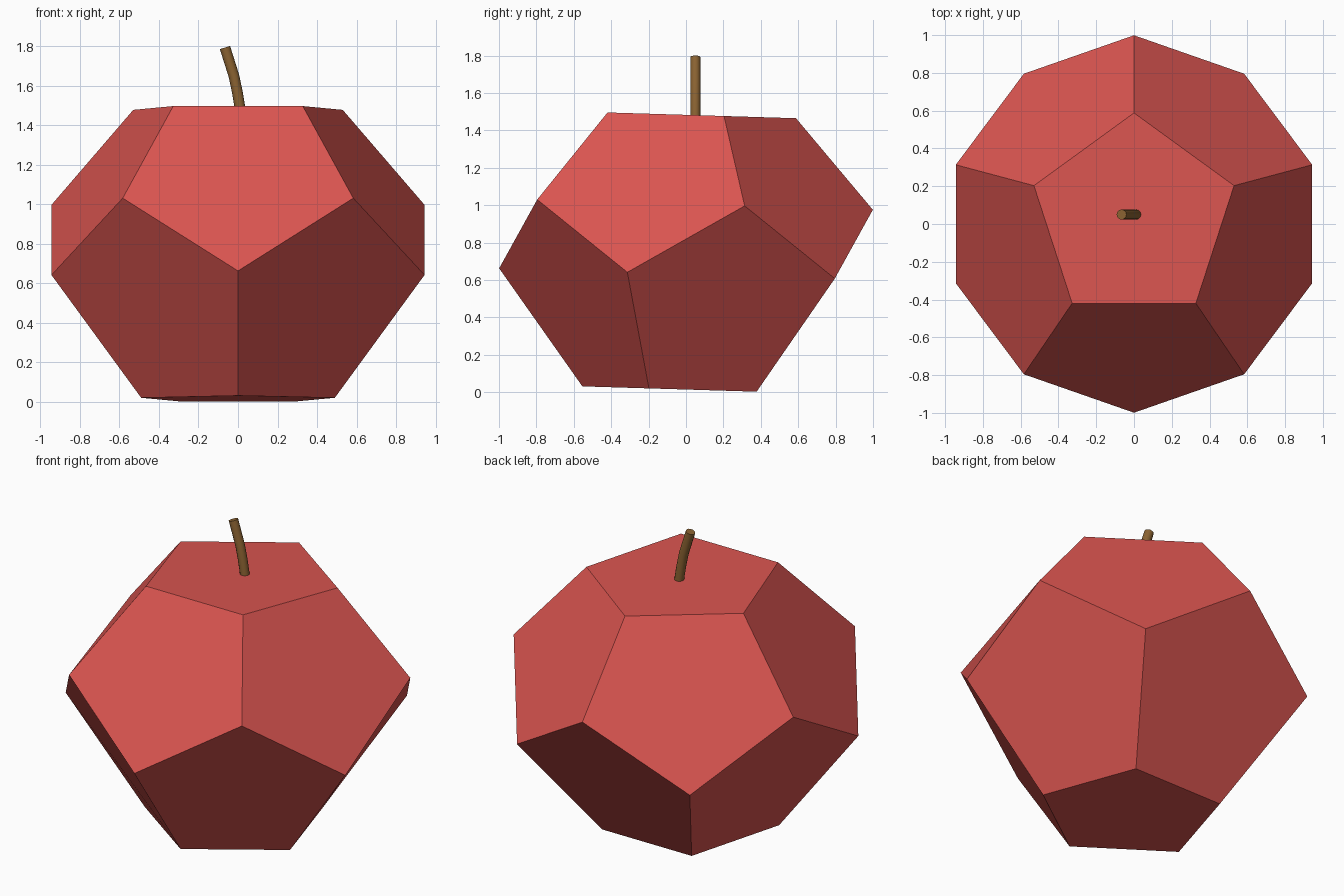
import bpy, bmesh, math
from mathutils import Vector

if "Cube" in bpy.data.objects:
    bpy.data.objects.remove(bpy.data.objects["Cube"])

TILT = -0.0305  # slope of every ring towards the back


def material(name, color):
    m = bpy.data.materials.new(name)
    m.diffuse_color = (*color, 1)
    m.use_nodes = True
    m.node_tree.nodes["Principled BSDF"].inputs["Base Color"].default_value = m.diffuse_color
    return m


red = material("apple red", (0.70, 0.09, 0.08))
brown = material("stem brown", (0.26, 0.125, 0.032))


def finish(bm, name, mat):
    bmesh.ops.recalc_face_normals(bm, faces=bm.faces)
    mesh = bpy.data.meshes.new(name)
    bm.to_mesh(mesh)
    bm.free()
    mesh.materials.append(mat)
    obj = bpy.data.objects.new(name, mesh)
    bpy.context.collection.objects.link(obj)
    return obj


# Apple body: squashed, tapered dodecahedron from four tilted five-point rings
bm = bmesh.new()


def ring(radius, cy, z, start):
    verts = []
    for i in range(5):
        a = math.radians(start + 72 * i)
        y = cy + radius * math.sin(a)
        verts.append(bm.verts.new((radius * math.cos(a), y, z + TILT * y)))
    return verts


top = ring(0.557, 0.031, 1.483, 90)
upper = ring(0.992, 0.007, 1.006, 90)
lower = ring(0.992, -0.007, 0.632, 126)
bottom = ring(0.515, -0.039, 0.0145, 126)
bm.faces.new(top)
bm.faces.new(bottom)
for i in range(5):
    j = (i + 1) % 5
    bm.faces.new((top[i], upper[i], lower[i], upper[j], top[j]))
    bm.faces.new((bottom[i], lower[i], upper[j], lower[j], bottom[j]))
finish(bm, "apple_body", red)

# Stem: round tube swept along a bent path
path = [Vector(p) for p in ((0.015, 0.05, 1.44), (0.008, 0.05, 1.50),
                            (-0.004, 0.05, 1.57), (-0.021, 0.05, 1.65),
                            (-0.066, 0.05, 1.792))]
SIDES = 12
bm = bmesh.new()
rings = []
for k, p in enumerate(path):
    t = (path[min(k + 1, len(path) - 1)] - path[max(k - 1, 0)]).normalized()
    u = Vector((0, 1, 0))
    v = t.cross(u)
    rings.append([bm.verts.new(p + 0.027 * (math.cos(a) * u + math.sin(a) * v))
                  for a in (2 * math.pi * i / SIDES for i in range(SIDES))])
for a, b in zip(rings, rings[1:]):
    for i in range(SIDES):
        j = (i + 1) % SIDES
        bm.faces.new((a[i], a[j], b[j], b[i]))
bm.faces.new(rings[0])
bm.faces.new(rings[-1])
stem = finish(bm, "stem", brown)
bpy.context.view_layer.objects.active = stem
stem.select_set(True)
bpy.ops.object.shade_smooth_by_angle(angle=math.radians(40))
